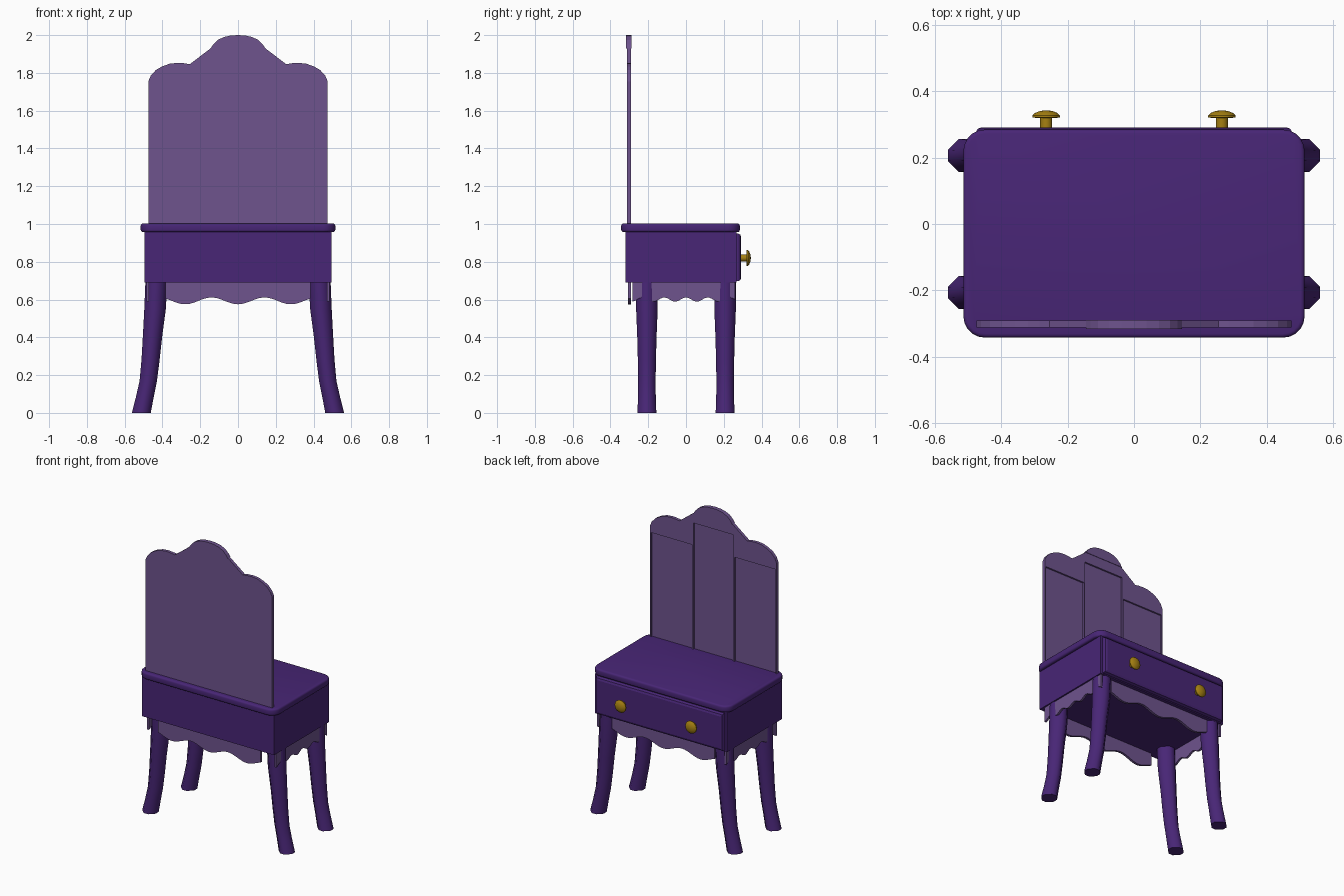
import bpy, bmesh
from math import cos, sin, pi, radians
from mathutils import Vector

cube = bpy.data.objects.get("Cube")
if cube:
    bpy.data.objects.remove(cube, do_unlink=True)


def material(name, color):
    m = bpy.data.materials.new(name)
    m.use_nodes = True
    m.diffuse_color = (*color, 1)
    bsdf = next(n for n in m.node_tree.nodes if n.type == 'BSDF_PRINCIPLED')
    bsdf.inputs["Base Color"].default_value = (*color, 1)
    return m


PURPLE = material("deep purple", (0.065, 0.019, 0.181))
MAUVE = material("dusty mauve", (0.156, 0.087, 0.27))
GOLD = material("old gold", (0.376, 0.216, 0.006))


def finish(name, bm, mat, smooth=None):
    bmesh.ops.recalc_face_normals(bm, faces=bm.faces)
    me = bpy.data.meshes.new(name)
    bm.to_mesh(me)
    bm.free()
    me.materials.append(mat)
    ob = bpy.data.objects.new(name, me)
    bpy.context.collection.objects.link(ob)
    if smooth:
        activate(ob)
        bpy.ops.object.shade_smooth_by_angle(angle=radians(smooth))
    return ob


def activate(ob):
    bpy.ops.object.select_all(action='DESELECT')
    ob.select_set(True)
    bpy.context.view_layer.objects.active = ob


def add_box(bm, lo, hi):
    lo, hi = Vector(lo), Vector(hi)
    verts = bmesh.ops.create_cube(bm, size=1)["verts"]
    for v in verts:
        v.co = (lo + hi) / 2 + v.co * (hi - lo)


def prism(bm, outline, start, depth, place):
    """Extrude a 2D outline (a, z) from start by depth; place maps (a, z, d) to 3D."""
    loops = [[bm.verts.new(place(a, z, d)) for a, z in outline]
             for d in (start, start + depth)]
    skin(bm, loops)


def skin(bm, loops):
    """Bridge consecutive rings and cap both ends."""
    for one, two in zip(loops, loops[1:]):
        for i in range(len(one)):
            j = (i + 1) % len(one)
            bm.faces.new((one[i], one[j], two[j], two[i]))
    bm.faces.new(loops[0])
    bm.faces.new(loops[-1])


def along_x(a, z, d):
    return (a, d, z)


def along_y(a, z, d):
    return (d, a, z)


# Cabinet body
bm = bmesh.new()
add_box(bm, (-0.495, -0.32, 0.69), (0.495, 0.267, 0.96))
finish("body", bm, PURPLE)

# Table top: rounded corners in plan, then softened rims
bm = bmesh.new()
add_box(bm, (-0.515, -0.343, 0.957), (0.515, 0.285, 1.003))
corners = [e for e in bm.edges if abs(e.verts[0].co.z - e.verts[1].co.z) > 0.01]
bmesh.ops.bevel(bm, geom=corners, offset=0.065, segments=5, profile=0.5, affect='EDGES')
rims = [e for e in bm.edges if abs(e.verts[0].co.z - e.verts[1].co.z) < 0.001]
bmesh.ops.bevel(bm, geom=rims, offset=0.012, segments=3, profile=0.5, affect='EDGES')
finish("table_top", bm, PURPLE, 40)

# Drawer front with a chamfered face
bm = bmesh.new()
add_box(bm, (-0.478, 0.25, 0.697), (0.478, 0.292, 0.95))
face_edges = [e for e in bm.edges if all(v.co.y > 0.29 for v in e.verts)]
bmesh.ops.bevel(bm, geom=face_edges, offset=0.018, segments=2, profile=0.5, affect='EDGES')
finish("drawer_front", bm, PURPLE, 20)

# Knobs: turned stem and domed cap
KNOB = [(0.018, 0.285), (0.018, 0.32), (0.042, 0.321), (0.042, 0.327),
        (0.034, 0.335), (0.019, 0.341), (0.005, 0.343)]
for side, x in (("left", 0.265), ("right", -0.265)):
    bm = bmesh.new()
    rings = [[bm.verts.new((x + r * cos(t * pi / 10), y, 0.82 + r * sin(t * pi / 10)))
              for t in range(20)] for r, y in KNOB]
    skin(bm, rings)
    finish(side + "_knob", bm, GOLD, 40)

# Curved legs: chamfered diamond section (height, centre x, half width)
LEG = [(0, 0.512, 0.05), (0.085, 0.493, 0.047), (0.17, 0.475, 0.046), (0.28, 0.463, 0.048),
       (0.4, 0.453, 0.051), (0.55, 0.439, 0.057), (0.7, 0.432, 0.058)]
SECTION = [(1, 0.33), (0.33, 1), (-0.33, 1), (-1, 0.33),
           (-1, -0.33), (-0.33, -1), (0.33, -1), (1, -0.33)]
for sx, side in ((1, "left"), (-1, "right")):
    for sy, end in ((-1, "front"), (1, "back")):
        bm = bmesh.new()
        rings = [[bm.verts.new((sx * (cx + a * r), sy * 0.207 + b * r, z)) for a, b in SECTION]
                 for z, cx, r in LEG]
        skin(bm, rings)
        finish(f"{end}_{side}_leg", bm, PURPLE, 48)


# Scalloped aprons between the legs
def apron(name, start, end, middle, swing, period, d, depth, place):
    steps = 48
    outline = [(end, 0.695), (start, 0.695)]
    for i in range(steps + 1):
        a = start + (end - start) * i / steps
        outline.append((a, middle + swing * cos(2 * pi * a / period)))
    bm = bmesh.new()
    prism(bm, outline, d, depth, place)
    finish(name, bm, MAUVE)


apron("front_apron", -0.385, 0.385, 0.593, -0.018, 0.28, -0.308, 0.016, along_x)
apron("back_apron", -0.385, 0.385, 0.593, -0.018, 0.28, 0.228, 0.016, along_x)
apron("left_apron", -0.283, 0.26, 0.6, 0.011, 0.115, 0.471, 0.014, along_y)
apron("right_apron", -0.283, 0.26, 0.6, 0.011, 0.115, -0.485, 0.014, along_y)

# Tall scalloped mirror board
CREST = [(0.145, 1.93), (0.132, 1.95), (0.108, 1.974), (0.075, 1.99), (0.038, 1.998)]
HALF = [(0.475, 0.98), (0.475, 1.755), (0.462, 1.785), (0.435, 1.815), (0.4, 1.835),
        (0.36, 1.849), (0.32, 1.853), (0.285, 1.851), (0.255, 1.846)] + CREST


def mirrored(half, top):
    return half + [(0, top)] + [(-x, z) for x, z in reversed(half)]


bm = bmesh.new()
prism(bm, mirrored(HALF, 2.0), -0.313, 0.021, along_x)
board = finish("mirror_board", bm, MAUVE)

# Three shallow recessed panels cut into the inner side
bm = bmesh.new()
for x0, x1, top in ((-0.467, -0.16, 1.71), (-0.15, 0.15, 1.86), (0.16, 0.467, 1.71)):
    add_box(bm, (x0, -0.303, 0.99), (x1, -0.25, top))
cutter = finish("panel_cutter", bm, MAUVE)
cutter.hide_render = True
cut = board.modifiers.new("panels", 'BOOLEAN')
cut.operation = 'DIFFERENCE'
cut.solver = 'EXACT'
cut.object = cutter
activate(board)
bpy.ops.object.modifier_apply(modifier=cut.name)
bpy.data.objects.remove(cutter, do_unlink=True)

# Slightly thicker crest at the top of the board
bm = bmesh.new()
prism(bm, mirrored(CREST, 2.0), -0.317, 0.028, along_x)
finish("mirror_crest", bm, MAUVE)
